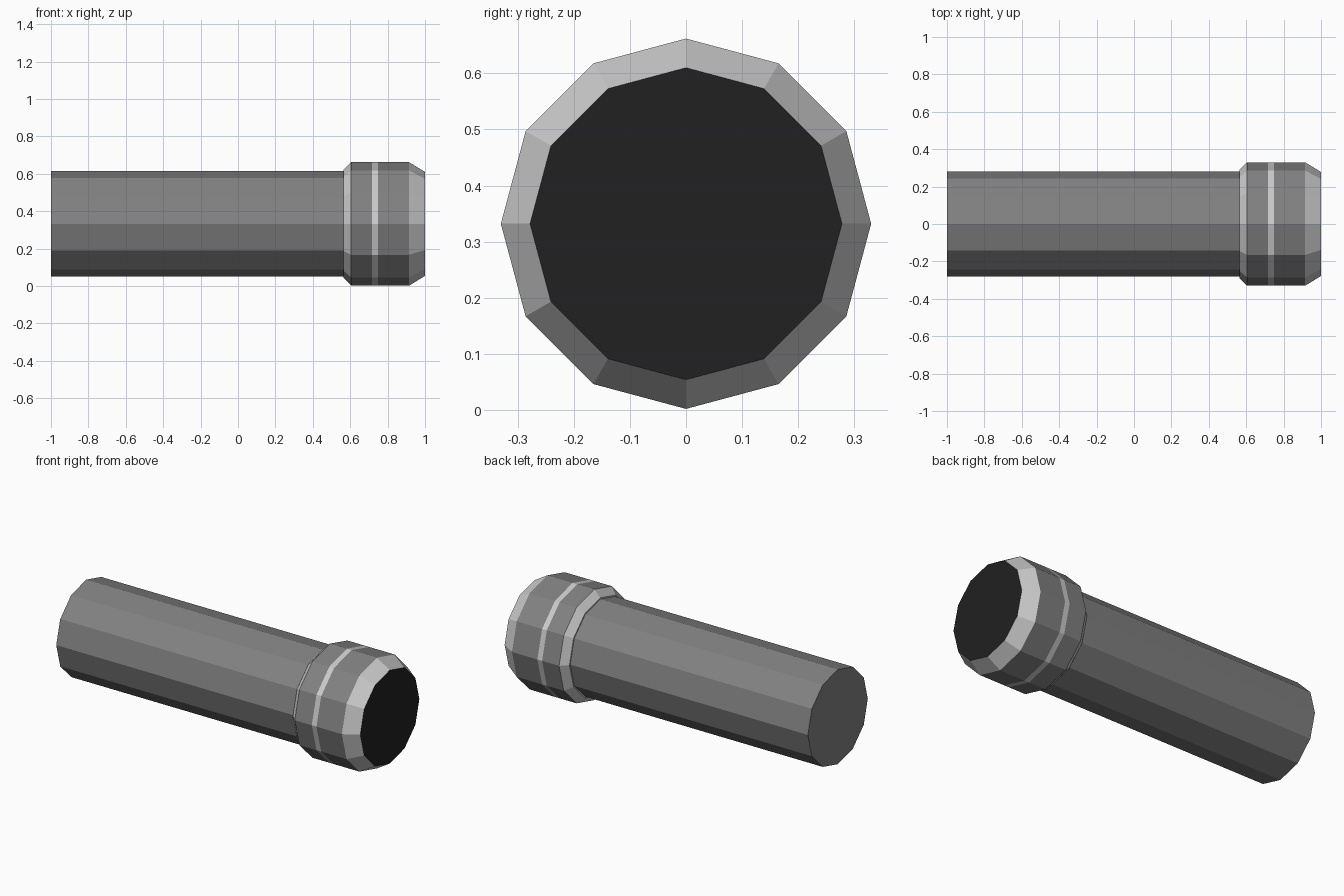
import bpy, bmesh, math

if "Cube" in bpy.data.objects:
    bpy.data.objects.remove(bpy.data.objects["Cube"])

SIDES = 12
AXIS_Z = 0.332


def material(name, v):
    m = bpy.data.materials.new(name)
    m.diffuse_color = (v, v, v, 1)
    m.use_nodes = True
    m.node_tree.nodes["Principled BSDF"].inputs["Base Color"].default_value = m.diffuse_color
    return m


body_grey = material("body_grey", 0.22)
trim_grey = material("trim_grey", 0.55)
lens_black = material("lens_black", 0.015)
MATS = [body_grey, trim_grey, lens_black]


def lathe(name, profile, bands, start_cap=None, end_cap=None):
    """Revolve (x, radius) points about the x axis; bands = material per segment."""
    bm = bmesh.new()
    rings = []
    for x, r in profile:
        rings.append([bm.verts.new((x, r * math.sin(2 * math.pi * i / SIDES),
                                    AXIS_Z + r * math.cos(2 * math.pi * i / SIDES)))
                      for i in range(SIDES)])
    for a, b, mat in zip(rings, rings[1:], bands):
        for i in range(SIDES):
            j = (i + 1) % SIDES
            bm.faces.new((a[i], a[j], b[j], b[i])).material_index = mat
    for ring, mat in ((rings[0], start_cap), (rings[-1], end_cap)):
        if mat is not None:
            bm.faces.new(ring).material_index = mat
    bmesh.ops.recalc_face_normals(bm, faces=bm.faces)
    me = bpy.data.meshes.new(name)
    bm.to_mesh(me)
    bm.free()
    for m in MATS:
        me.materials.append(m)
    ob = bpy.data.objects.new(name, me)
    bpy.context.collection.objects.link(ob)
    return ob


# One closed shell: handle, stepped collar, light band, bevelled rim, dark lens
lathe("flashlight_body",
      [(-1, 0.282), (0.565, 0.282), (0.565, 0.29), (0.605, 0.33), (0.717, 0.33),
       (0.748, 0.33), (0.915, 0.33), (1.0, 0.278)],
      [0, 1, 1, 0, 1, 0, 1], start_cap=0, end_cap=2)
